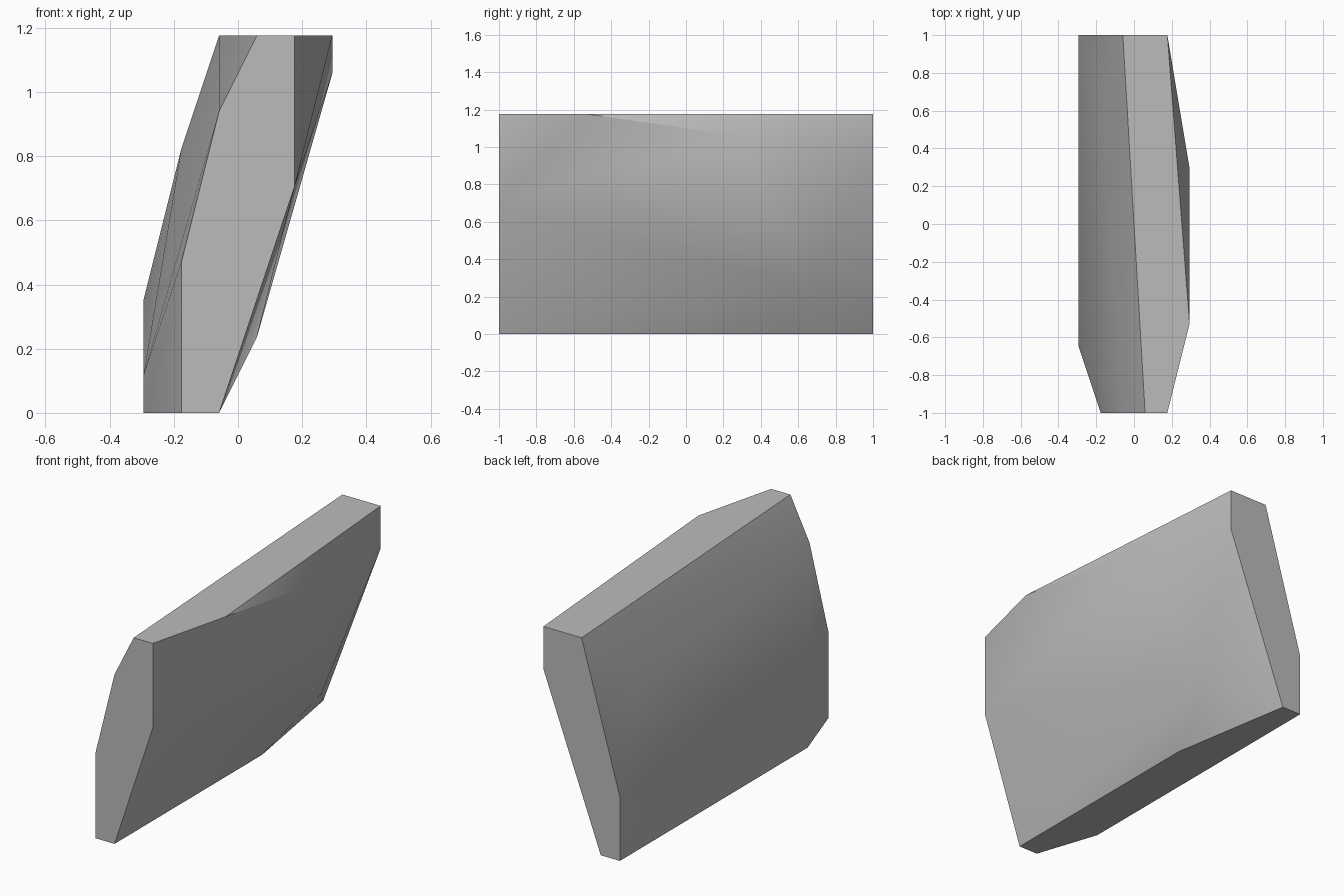
import bpy
import bmesh
import math
from mathutils import Vector

# Remove the default object
default = bpy.data.objects.get("Cube")
if default:
    bpy.data.objects.remove(default, do_unlink=True)

CELL = 2 / 17      # grid step the rock corners sit on
END = 8.5          # half length in grid steps


def make_material(name, colour):
    material = bpy.data.materials.new(name)
    material.use_nodes = True
    material.diffuse_color = colour
    shader = material.node_tree.nodes["Principled BSDF"]
    shader.inputs["Base Color"].default_value = colour
    shader.inputs["Roughness"].default_value = 0.9
    return material


def end_profile(points, y):
    """Place an (x, z) outline at one end of the slab."""
    return [(x, y, z) for x, z in points]


def hull_object(name, corners, material):
    """Wrap a faceted solid around the corners."""
    bm = bmesh.new()
    for corner in corners:
        bm.verts.new(Vector(corner) * CELL)
    result = bmesh.ops.convex_hull(bm, input=bm.verts[:])
    loose = {g for g in result["geom_interior"] + result["geom_unused"]
             if isinstance(g, bmesh.types.BMVert)}
    bmesh.ops.delete(bm, geom=list(loose), context='VERTS')
    # Merge flat triangles into whole facets
    bmesh.ops.dissolve_limit(bm, angle_limit=math.radians(0.5),
                             verts=bm.verts[:], edges=bm.edges[:])
    bmesh.ops.recalc_face_normals(bm, faces=bm.faces[:])
    mesh = bpy.data.meshes.new(name)
    bm.to_mesh(mesh)
    bm.free()
    mesh.materials.append(material)
    obj = bpy.data.objects.new(name, mesh)
    bpy.context.collection.objects.link(obj)
    return obj


# Flat ends of the leaning slab
front_end = end_profile([(-1.5, 0), (-0.5, 0), (1.5, 6), (1.5, 10),
                         (0.5, 10), (-0.5, 8), (-1.5, 4)], -END)
back_end = end_profile([(-2.5, 0), (-1.5, 0), (1.5, 8), (1.5, 10),
                        (-0.5, 10), (-2.5, 3)], END)

# Corners that bulge out along the two broad sides
left_side = [(2.5, -4.5, 10), (2.5, 2.5, 9), (0.5, 5.5, 2), (-0.5, 2.5, 0)]
right_side = [(-2.5, -5.5, 0), (-2.5, -5.5, 1), (-1.5, 5.5, 7)]

stone = make_material("stone grey", (0.5, 0.5, 0.5, 1))
slab = hull_object("rock_slab", front_end + back_end + left_side + right_side, stone)

# Soft shading over the broad sides, crisp rims
bpy.ops.object.select_all(action='DESELECT')
slab.select_set(True)
bpy.context.view_layer.objects.active = slab
bpy.ops.object.shade_smooth_by_angle(angle=math.radians(30))
